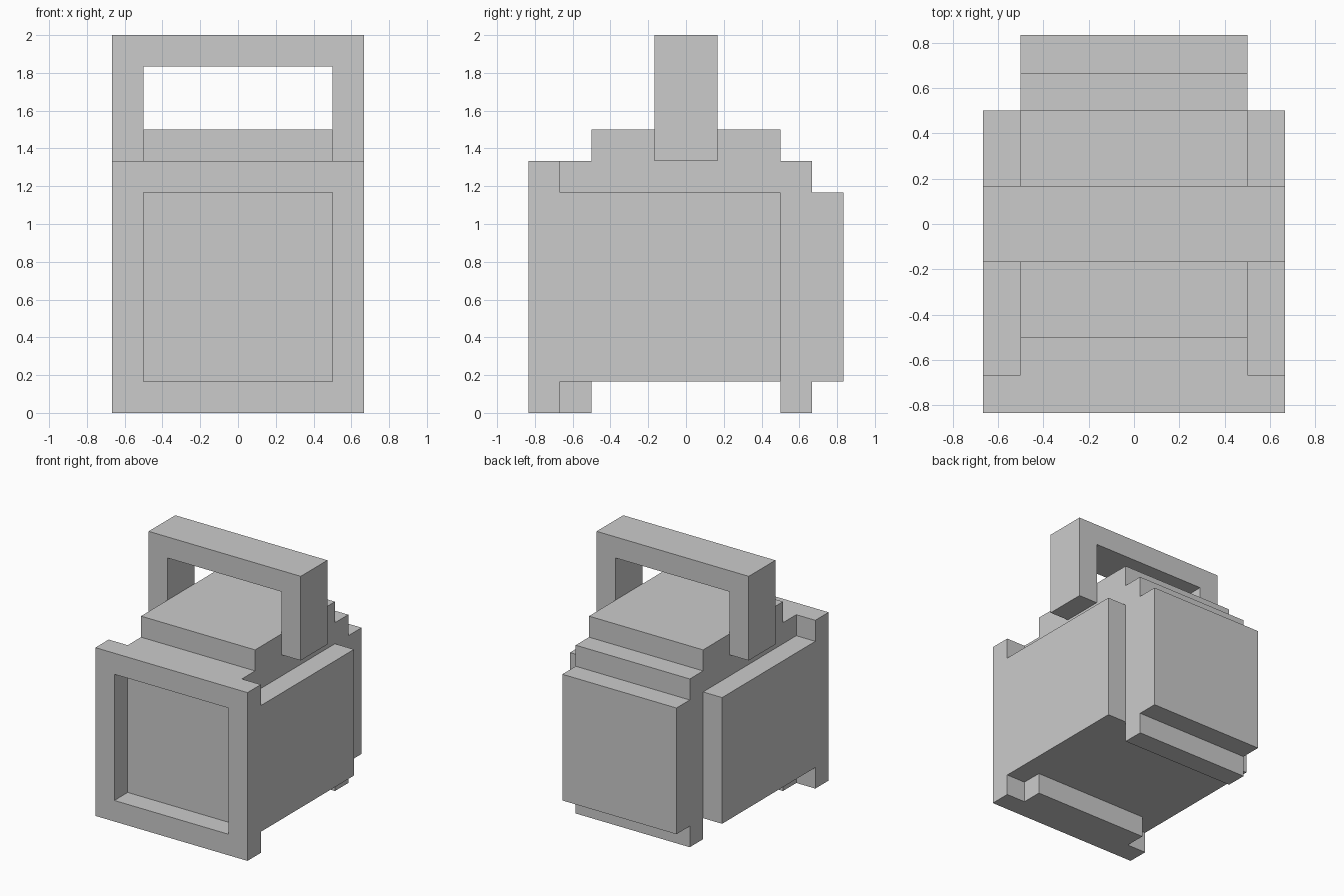
import bpy, bmesh
from mathutils import Vector

if "Cube" in bpy.data.objects:
    bpy.data.objects.remove(bpy.data.objects["Cube"])

U = 1 / 6  # modelling grid step


def prism(name, outline, to3d, depth):
    """Extrude a flat outline (grid units) by the depth vector."""
    bm = bmesh.new()
    face = bm.faces.new([bm.verts.new(Vector(to3d(a, b)) * U) for a, b in outline])
    ext = bmesh.ops.extrude_face_region(bm, geom=[face], use_keep_orig=True)
    moved = [g for g in ext["geom"] if isinstance(g, bmesh.types.BMVert)]
    bmesh.ops.translate(bm, verts=moved, vec=Vector(depth) * U)
    return finish(name, bm)


def finish(name, bm):
    bmesh.ops.recalc_face_normals(bm, faces=bm.faces)
    mesh = bpy.data.meshes.new(name)
    bm.to_mesh(mesh)
    bm.free()
    obj = bpy.data.objects.new(name, mesh)
    bpy.context.collection.objects.link(obj)
    return obj


def rect(a0, a1, b0, b1):
    return [(a0, b0), (a1, b0), (a1, b1), (a0, b1)]


# Body: stepped side silhouette with feet, back plate and raised top
body = [(-4, 0), (-3, 0), (-3, 1), (3, 1), (3, 0), (4, 0), (4, 1), (5, 1),
        (5, 7), (4, 7), (4, 8), (3, 8), (3, 9), (-3, 9), (-3, 8), (-4, 8)]
prism("body", body, lambda y, z: (-3, y, z), (6, 0, 0))

# Side panels: right one built, left one mirrored
panel = prism("side_panels", rect(-4, 3, 1, 7), lambda y, z: (3, y, z), (1, 0, 0))
panel.modifiers.new("mirror", 'MIRROR').use_axis[0] = True

# Front frame: square ring around the recessed window
bm = bmesh.new()
rings = [[bm.verts.new(Vector((x, y, z)) * U) for x, z in loop]
         for loop, y in ((rect(-4, 4, 0, 8), -5), (rect(-3, 3, 1, 7), -5),
                         (rect(-3, 3, 1, 7), -4), (rect(-4, 4, 0, 8), -4))]
for r in range(4):
    a, b = rings[r], rings[(r + 1) % 4]
    for i in range(4):
        j = (i + 1) % 4
        bm.faces.new((a[i], a[j], b[j], b[i]))
finish("front_frame", bm)

# Carrying handle: upside-down U across the top
handle = [(-4, 8), (-3, 8), (-3, 11), (3, 11), (3, 8), (4, 8), (4, 12), (-4, 12)]
prism("handle", handle, lambda x, z: (x, -1, z), (0, 2, 0))
